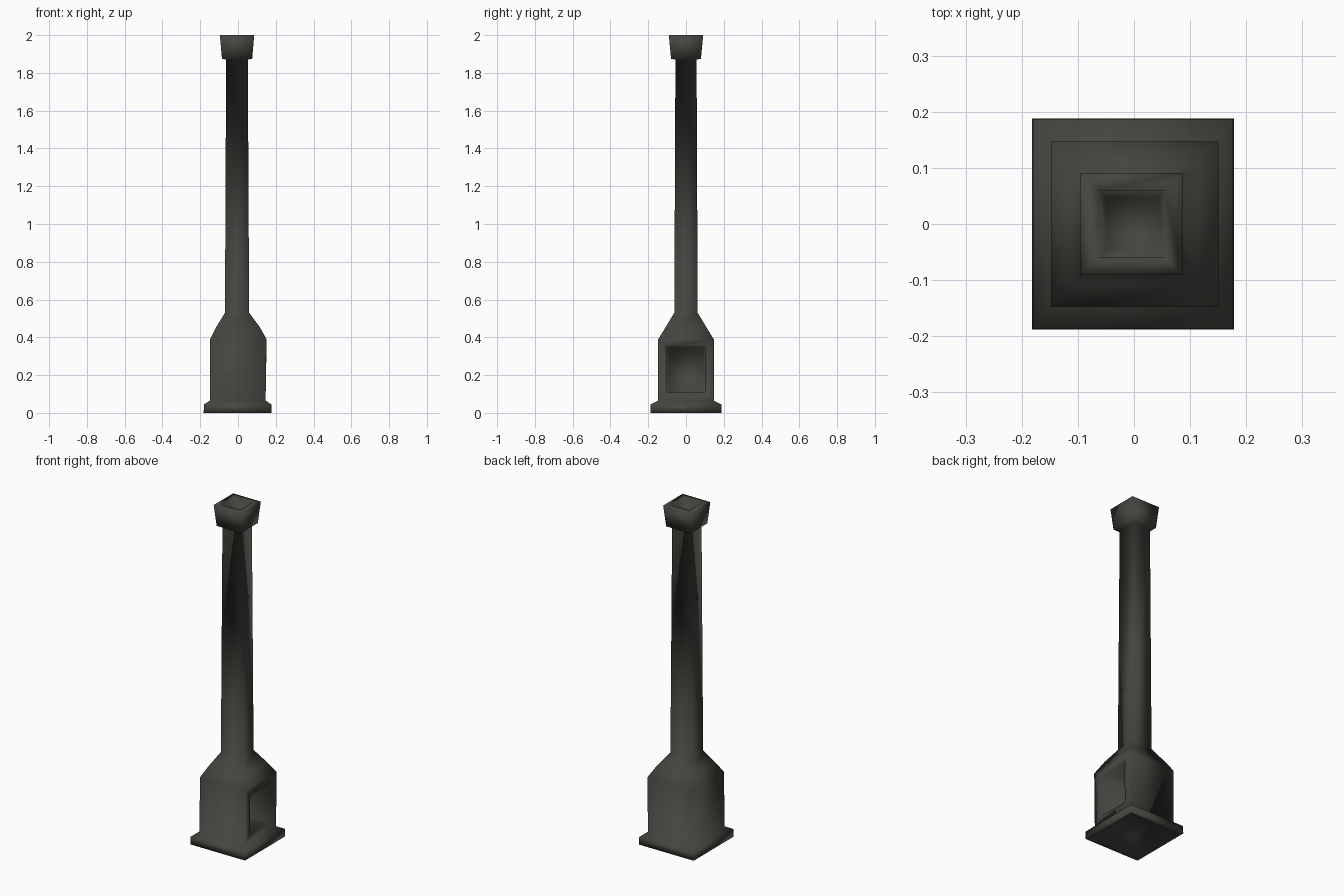
import bpy, bmesh

if "Cube" in bpy.data.objects:
    bpy.data.objects.remove(bpy.data.objects["Cube"])

# One dark iron colour
iron = bpy.data.materials.new("dark_iron")
iron.diffuse_color = (0.058, 0.060, 0.050, 1)
iron.use_nodes = True
iron.node_tree.nodes["Principled BSDF"].inputs["Base Color"].default_value = iron.diffuse_color


def ring(bm, x0, x1, y, z):
    return [bm.verts.new(p) for p in ((x0, -y, z), (x1, -y, z), (x1, y, z), (x0, y, z))]


def loft(bm, sections):
    """Square loft closed at both ends; returns the side faces by section."""
    rings = [ring(bm, *s) for s in sections]
    sides = []
    for a, b in zip(rings, rings[1:]):
        sides.append([bm.faces.new((a[i], a[(i + 1) % 4], b[(i + 1) % 4], b[i]))
                      for i in range(4)])
    bm.faces.new(rings[0][::-1])
    bm.faces.new(rings[-1])
    return sides


# Outer profile: x min, x max, half depth, height
sections = [
    (-0.07, 0.07, 0.07, 0.07),       # recess under the base
    (-0.165, 0.165, 0.17, 0.0),
    (-0.182, 0.178, 0.188, 0.0),     # base plinth
    (-0.18, 0.176, 0.187, 0.045),
    (-0.148, 0.146, 0.148, 0.065),   # firebox
    (-0.148, 0.151, 0.147, 0.39),
    (-0.115, 0.115, 0.107, 0.455),   # shoulder
    (-0.069, 0.059, 0.062, 0.53),    # chimney shaft
    (-0.063, 0.052, 0.056, 1.87),
    (-0.085, 0.075, 0.079, 1.875),   # cap
    (-0.096, 0.086, 0.091, 2.0),
    (-0.063, 0.055, 0.06, 2.0),      # flue hole
    (-0.05, 0.042, 0.047, 1.88),
]

bm = bmesh.new()
sides = loft(bm, sections)

# Firebox opening in the +x wall, then a deep recess behind it
door = sides[4][1]
bmesh.ops.inset_individual(bm, faces=[door], thickness=0.04)
for v in door.verts:
    v.co.y = 0.1 if v.co.y > 0 else -0.1
    v.co.z = 0.35 if v.co.z > 0.2 else 0.11
back = bmesh.ops.extrude_discrete_faces(bm, faces=[door])["faces"][0]
for v in back.verts:
    v.co.x = -0.07
    v.co.y *= 0.92
    v.co.z = 0.23 + (v.co.z - 0.23) * 0.95

bmesh.ops.recalc_face_normals(bm, faces=bm.faces)
for f in bm.faces:
    f.smooth = True

mesh = bpy.data.meshes.new("chimney_stove")
bm.to_mesh(mesh)
bm.free()
mesh.materials.append(iron)
stove = bpy.data.objects.new("chimney_stove", mesh)
bpy.context.collection.objects.link(stove)
